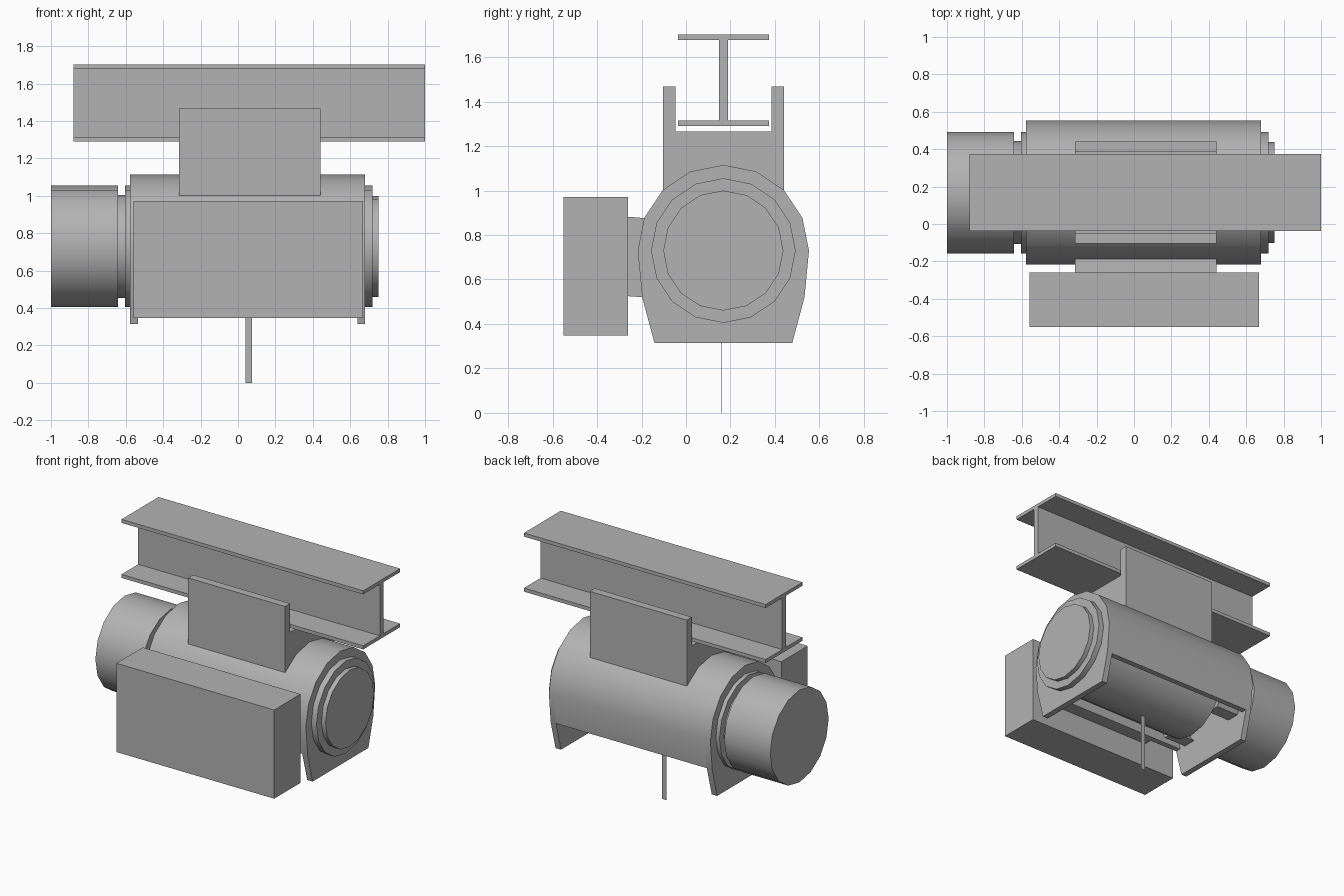
import bpy, bmesh, math

cube = bpy.data.objects.get("Cube")
if cube:
    bpy.data.objects.remove(cube, do_unlink=True)

grey = bpy.data.materials.new("steel grey")
grey.use_nodes = True
COLOUR = (0.45, 0.45, 0.45, 1)
grey.diffuse_color = COLOUR
grey.node_tree.nodes["Principled BSDF"].inputs["Base Color"].default_value = COLOUR

CY, CZ = 0.168, 0.73      # drum axis
CUT = -0.21               # open underside, relative to the axis


def prism(name, outline, x0, x1, smooth=False):
    """Extrude a (y, z) outline along x."""
    bm = bmesh.new()
    face = bm.faces.new([bm.verts.new((x0, y, z)) for y, z in outline])
    new = bmesh.ops.extrude_face_region(bm, geom=[face])["geom"]
    moved = [v for v in new if isinstance(v, bmesh.types.BMVert)]
    bmesh.ops.translate(bm, verts=moved, vec=(x1 - x0, 0, 0))
    bmesh.ops.recalc_face_normals(bm, faces=bm.faces)
    mesh = bpy.data.meshes.new(name)
    bm.to_mesh(mesh)
    bm.free()
    mesh.materials.append(grey)
    obj = bpy.data.objects.new(name, mesh)
    bpy.context.collection.objects.link(obj)
    if smooth:
        bpy.ops.object.select_all(action='DESELECT')
        obj.select_set(True)
        bpy.context.view_layer.objects.active = obj
        bpy.ops.object.shade_smooth_by_angle(angle=math.radians(30))
    return obj


def box(name, x, y, z):
    return prism(name, [(y[0], z[0]), (y[1], z[0]), (y[1], z[1]), (y[0], z[1])], *x)


def arc(r, start, end, steps):
    angles = [math.radians(start + (end - start) * i / steps) for i in range(steps + 1)]
    return [(CY + r * math.cos(a), CZ + r * math.sin(a)) for a in angles]


def cylinder(name, r, x0, x1):
    return prism(name, arc(r, 0, 360, 16)[:-1], x0, x1, True)


def cut_arc(r):
    """Arc over the top, ending where the circle meets the open underside."""
    low = math.degrees(math.asin(CUT / r))
    return arc(r, low, 180 - low, 12)


def skirted(r, half_width):
    """Half circle with straight lower sides."""
    return ([(CY + half_width, CZ + CUT)] + arc(r, 0, 180, 8)
            + [(CY - half_width, CZ + CUT)])


# Housing: open-bottomed shell, end plates and inner gear ring
prism("housing_shell", skirted(0.385, 0.365) + skirted(0.345, 0.325)[::-1],
      -0.535, 0.638, True)
plate = skirted(0.385, 0.365) + [(CY - 0.31, 0.315), (CY + 0.31, 0.315)]
prism("left_end_plate", plate, 0.638, 0.68, True)
prism("right_end_plate", plate, -0.577, -0.535, True)
prism("inner_ring", cut_arc(0.345) + cut_arc(0.277)[::-1], -0.535, -0.36, True)

# Drum, end covers and motor
cylinder("drum", 0.315, -0.36, 0.638)
cylinder("outer_cover", 0.325, 0.68, 0.72)
cylinder("bearing_cap", 0.27, 0.72, 0.752)
cylinder("motor_flange", 0.325, -0.605, -0.577)
cylinder("motor_neck", 0.275, -0.642, -0.605)
cylinder("motor", 0.325, -1.0, -0.642)

# Control box and its bracket
box("control_box", (-0.56, 0.668), (-0.552, -0.26), (0.348, 0.972))
bracket = [(-0.26, 0.525), (-0.19, 0.52), (-0.21, 0.73), (-0.186, 0.876), (-0.26, 0.882)]
prism("box_bracket", bracket, -0.315, 0.44)

# Forked hanger over the housing
half, slot = 0.272, 0.216
hanger = [(-half, 1.0), (-half, 1.467), (-slot, 1.467), (-slot, 1.265)]
hanger += [(-y, z) for y, z in reversed(hanger)]
prism("hanger", [(CY + y, z) for y, z in hanger], -0.315, 0.44)

# Overhead beam
w, t = 0.205, 0.02
half_beam = [(w, 1.29), (w, 1.315), (t, 1.315), (t, 1.677), (w, 1.677), (w, 1.702)]
beam = half_beam + [(-y, z) for y, z in reversed(half_beam)]
prism("i_beam", [(CY + y, z) for y, z in beam], -0.88, 1.0)

# Hanging strap
box("strap", (0.039, 0.075), (0.16, 0.162), (0, 0.43))
